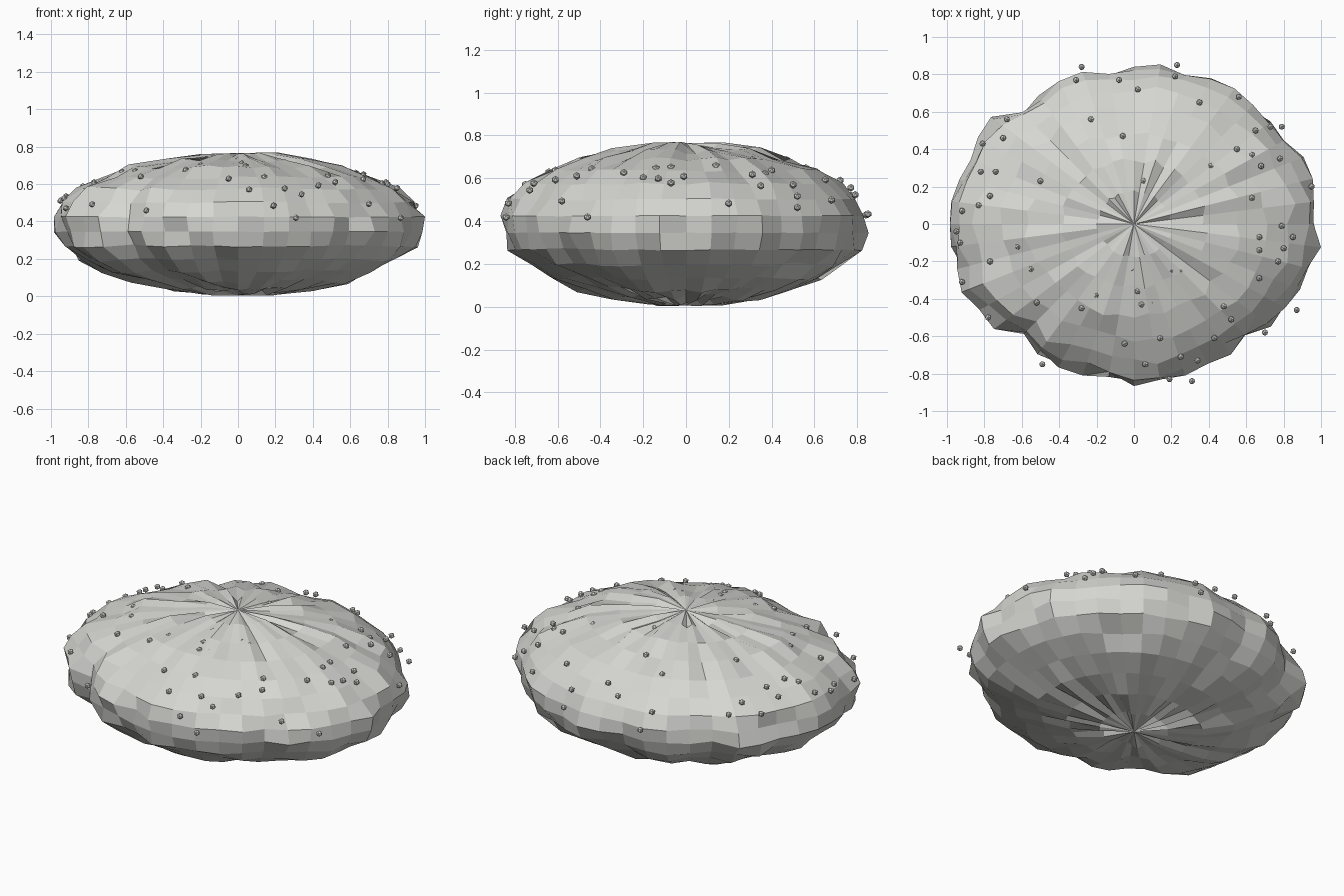
import bpy
import bmesh
import math
import random
from mathutils import Vector, noise

random.seed(7)

if "Cube" in bpy.data.objects:
    bpy.data.objects.remove(bpy.data.objects["Cube"], do_unlink=True)

# Overall proportions of the flattened boulder
RADII = Vector((0.97, 0.84, 0.38))
CENTRE_Z = 0.385
SEGMENTS, RINGS = 44, 15


def make_material(name, colour):
    material = bpy.data.materials.new(name)
    material.use_nodes = True
    material.diffuse_color = colour
    material.node_tree.nodes["Principled BSDF"].inputs["Base Color"].default_value = colour
    return material


def make_object(name, bm, material):
    mesh = bpy.data.meshes.new(name)
    bm.to_mesh(mesh)
    bm.free()
    mesh.materials.append(material)
    obj = bpy.data.objects.new(name, mesh)
    bpy.context.collection.objects.link(obj)
    return obj


def clamp(value, low, high):
    return max(low, min(high, value))


stone = make_material("pale stone", (0.67, 0.67, 0.645, 1))

# Percent bulge of the rim at even steps around the boulder, starting at +x
RIM = [2, 3, 3, 0, 2, -1, 5, 1, 4, 1, -2, 4,
       -3, -4, 3, 1, -2, 3, 1, 2, 4, 5, 2, -5,
       3, 0, -1, 3, 3, 0, -2, -3, -2, 0, 4, 4]


def rim_bulge(angle):
    step = (angle / math.tau * len(RIM)) % len(RIM)
    index = int(step)
    blend = step - index
    following = RIM[(index + 1) % len(RIM)]
    return (RIM[index] * (1 - blend) + following * blend) / 100


# Boulder: a sphere chipped along its radius, then flattened
bm = bmesh.new()
bmesh.ops.create_uvsphere(bm, u_segments=SEGMENTS, v_segments=RINGS, radius=1)
for vert in bm.verts:
    direction = vert.co.normalized()
    flatness = math.hypot(direction.x, direction.y)
    growth = 1
    if flatness > 0.01:
        swell = rim_bulge(math.atan2(direction.y, direction.x)) * flatness ** 2
        lumps = 0.03 * noise.noise(direction * 5)
        chips = random.uniform(-0.055, 0.025) * (1.35 - 0.7 * flatness)
        growth += swell + lumps + chips
    vert.co = direction * RADII * growth
    vert.co.x = clamp(vert.co.x, -1, 1)
    vert.co.y = clamp(vert.co.y, -0.87, 0.86)
    vert.co.z = clamp(vert.co.z + CENTRE_Z, 0, 0.77)
make_object("boulder", bm, stone)

# Grit: tiny faceted grains over the upper side, placed in hundredths
GRAINS = [
    (-28, 84), (-31, 77), (-8, 77), (2, 72), (23, 85), (22, 79), (35, 65),
    (56, 68), (65, 50), (73, 52), (79, 52), (55, 40), (63, 37), (68, 31),
    (78, 35), (41, 31), (95, 20), (63, 14), (79, -1), (85, -7), (67, -7),
    (67, -14), (80, -13), (77, -20), (67, -29), (87, -46), (70, -58),
    (48, -44), (52, -51), (43, -61), (37, -37), (25, -25), (20, -25),
    (10, -42), (4, -43), (2, -36), (0, -24), (-20, -38), (-28, -45),
    (-52, -42), (-55, -24), (-59, -10), (-62, -12), (-77, -20), (-92, -31),
    (-78, -50), (-49, -75), (-5, -64), (14, -61), (6, -75), (25, -71),
    (34, -73), (31, -84), (19, -83), (-95, -4), (-93, -10), (-92, 7),
    (-83, 10), (-77, 15), (-82, 28), (-74, 28), (-81, 43), (-70, 46),
    (-68, 56), (-50, 23), (-23, 56), (-6, 47), (5, 23), (25, 25),
    (22, -5), (-27, 9),
]
GRAIN_DOME = 0.34

bm = bmesh.new()
for east, north in GRAINS:
    x, y = east / 100, north / 100
    rise = 1.1 - (x / RADII.x) ** 2 - (y / RADII.y) ** 2
    z = CENTRE_Z + GRAIN_DOME * math.sqrt(max(rise, 0.01))
    grain = bmesh.ops.create_icosphere(bm, subdivisions=1, radius=0.018)
    bmesh.ops.translate(bm, verts=grain["verts"], vec=(x, y, z))
make_object("grit_grains", bm, stone)
